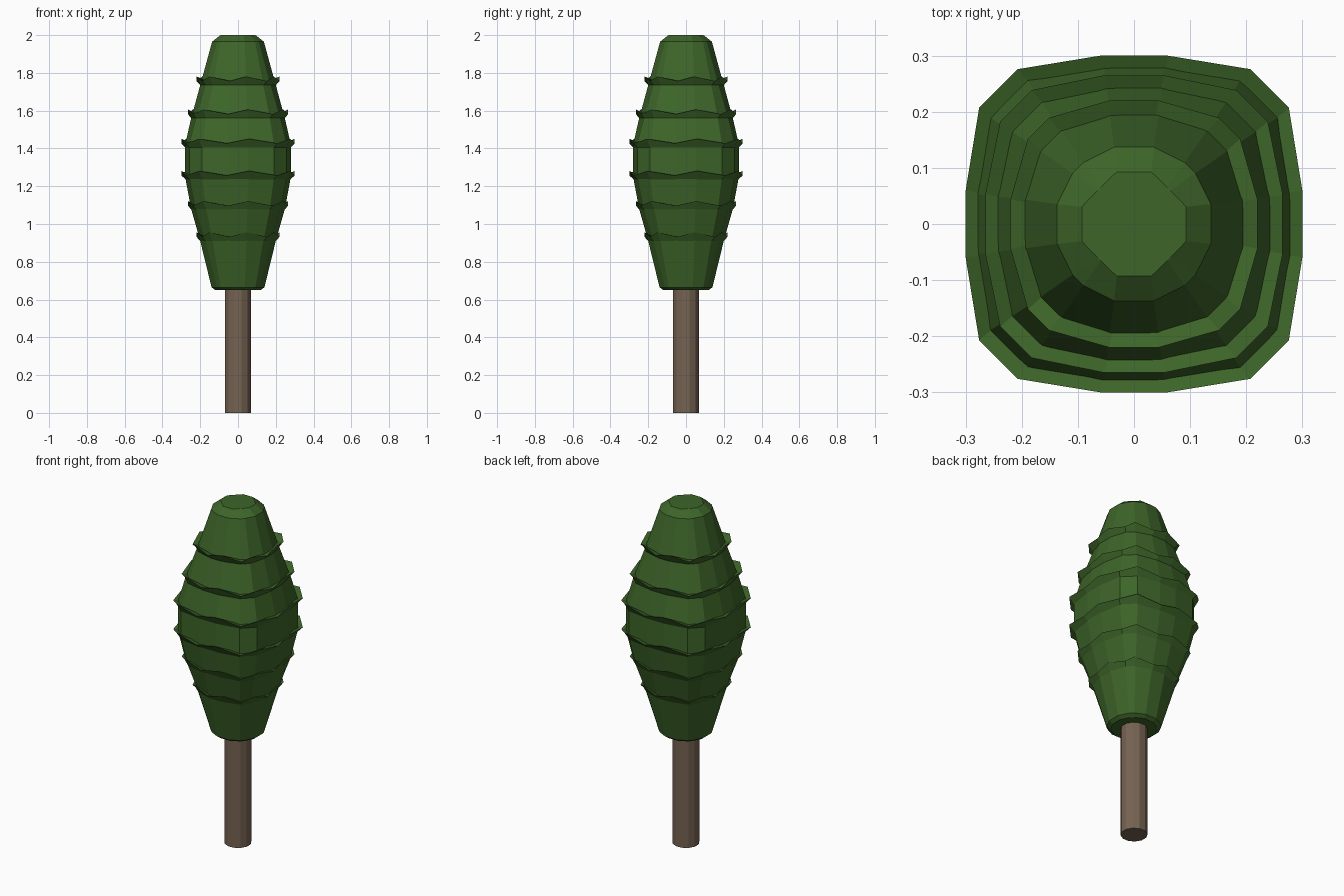
import bpy, bmesh, math

if "Cube" in bpy.data.objects:
    bpy.data.objects.remove(bpy.data.objects["Cube"])


def material(name, rgb):
    m = bpy.data.materials.new(name)
    m.diffuse_color = (*rgb, 1)
    m.use_nodes = True
    m.node_tree.nodes["Principled BSDF"].inputs["Base Color"].default_value = m.diffuse_color
    return m


def ring(r, p, q, s=0.2):
    """16-sided rounded square; p,q place the corner points, s the flat."""
    quarter = [(1, s), (q, p), (p, q), (s, 1)]
    pts = []
    for k in range(4):
        a = k * math.pi / 2
        c, d = math.cos(a), math.sin(a)
        pts += [(r * (x * c - y * d), r * (x * d + y * c)) for x, y in quarter]
    return pts


def loft(name, rings, mat, capped=True):
    """Bridge rings of 3D points, optionally closing both ends."""
    bm = bmesh.new()
    loops = [[bm.verts.new(v) for v in pts] for pts in rings]
    n = len(loops[0])
    for a, b in zip(loops, loops[1:]):
        for i in range(n):
            j = (i + 1) % n
            bm.faces.new((a[i], a[j], b[j], b[i]))
    if capped:
        bm.faces.new(loops[0][::-1])
        bm.faces.new(loops[-1])
    me = bpy.data.meshes.new(name)
    bm.to_mesh(me)
    bm.free()
    me.materials.append(mat)
    ob = bpy.data.objects.new(name, me)
    bpy.context.collection.objects.link(ob)
    return ob


bark = material("bark", (0.18, 0.125, 0.085))
leaf = material("leaf", (0.047, 0.13, 0.022))

# Trunk
trunk = [[(0.072 * math.cos(math.radians(30 * i + 15)),
           0.072 * math.sin(math.radians(30 * i + 15)), z) for i in range(12)]
         for z in (0, 0.7)]
loft("trunk", trunk, bark)

# Foliage body: z, half width, corner p, corner q, flat half length
profile = [
    (0.65, 0.12, 0.66, 0.79, 0.26),
    (0.665, 0.14, 0.66, 0.80, 0.26),
    (0.91, 0.20, 0.67, 0.86, 0.22),
    (1.08, 0.248, 0.68, 0.90, 0.20),
    (1.25, 0.28, 0.68, 0.92, 0.19),
    (1.42, 0.28, 0.68, 0.92, 0.19),
    (1.56, 0.248, 0.68, 0.90, 0.20),
    (1.735, 0.20, 0.67, 0.86, 0.22),
    (1.965, 0.137, 0.66, 0.80, 0.26),
    (2.0, 0.093, 0.64, 0.70, 0.33),
]
loft("foliage", [[(x, y, z) for x, y in ring(r, p, q, s)]
                 for z, r, p, q, s in profile], leaf)

# Wavy leaf frills flaring upward around the body
frills = [(0.91, 0.20, 0.22, 0.86), (1.075, 0.246, 0.265, 0.90),
          (1.235, 0.276, 0.30, 0.92), (1.405, 0.28, 0.30, 0.92),
          (1.56, 0.248, 0.265, 0.90), (1.735, 0.20, 0.22, 0.86)]
for k, (z, r0, r1, q) in enumerate(frills):
    base = [(x, y, z) for x, y in ring(r0, 0.68, q)]
    rim = [(x, y, z + 0.034 + 0.012 * (-1) ** i)
           for i, (x, y) in enumerate(ring(r1, 0.69, q))]
    inner = [(x, y, z + 0.022) for x, y in ring(r0 - 0.01, 0.68, q)]
    loft(f"leaf_frill_{k + 1}", [base, rim, inner], leaf, capped=False)
